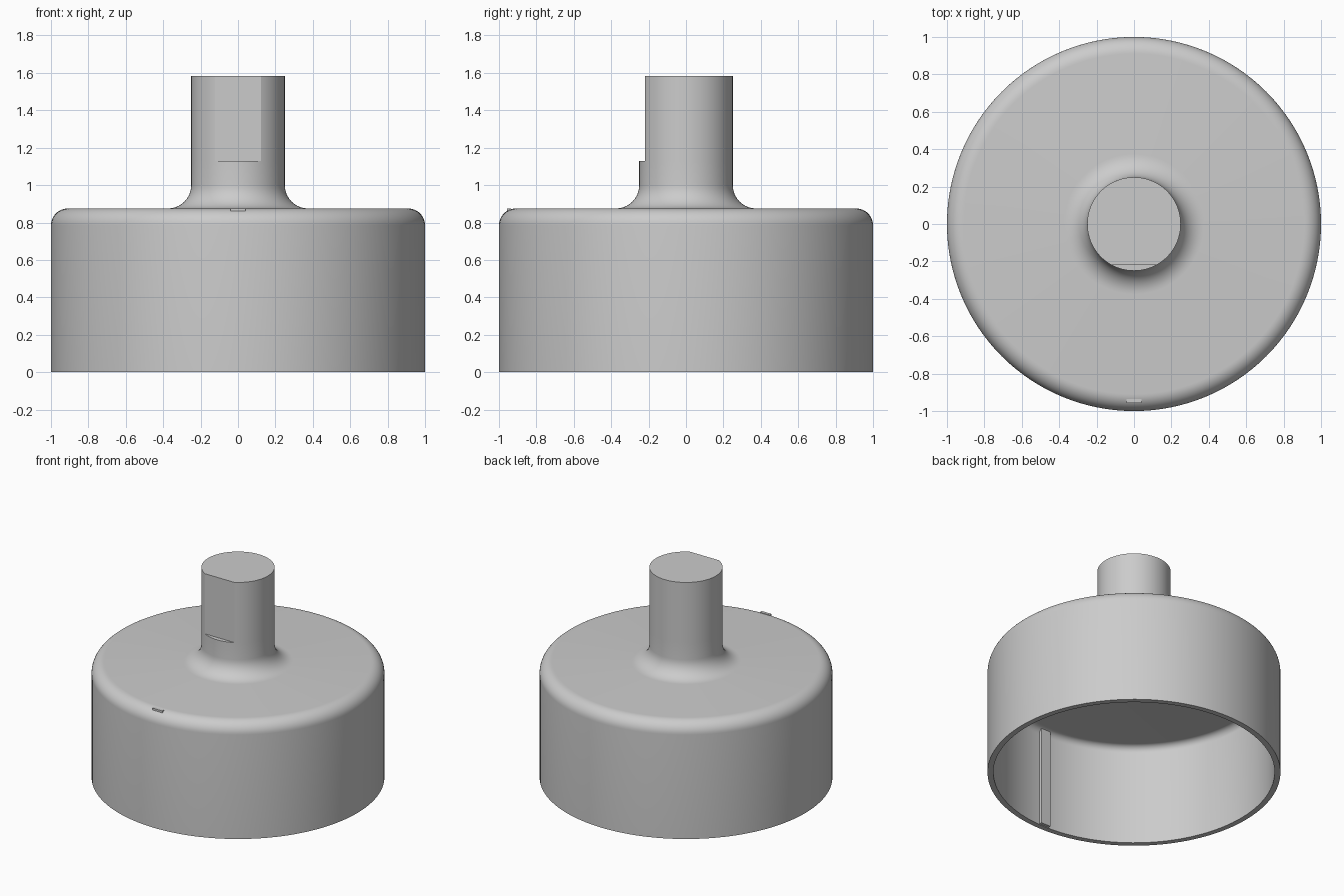
import bpy
import bmesh
from math import sin, cos, pi, asin, radians

if "Cube" in bpy.data.objects:
    bpy.data.objects.remove(bpy.data.objects["Cube"])

SEGMENTS = 128
HEIGHT, TOP, STEP = 1.583, 0.875, 1.13
OUTER, INNER, SHAFT = 1.0, 0.96, 0.25
FLAT_Y = -0.218

grey = bpy.data.materials.new("plain grey")
grey.use_nodes = True
grey.diffuse_color = (0.6, 0.6, 0.6, 1)
grey.node_tree.nodes["Principled BSDF"].inputs["Base Color"].default_value = (0.6, 0.6, 0.6, 1)


def finish(name, bm):
    """Turn a bmesh into a smooth-shaded object with crisp edges."""
    bmesh.ops.recalc_face_normals(bm, faces=bm.faces)
    mesh = bpy.data.meshes.new(name)
    bm.to_mesh(mesh)
    bm.free()
    mesh.materials.append(grey)
    obj = bpy.data.objects.new(name, mesh)
    bpy.context.collection.objects.link(obj)
    bpy.ops.object.select_all(action="DESELECT")
    obj.select_set(True)
    bpy.context.view_layer.objects.active = obj
    bpy.ops.object.shade_smooth_by_angle(angle=radians(30))


def arc(r, z, radius, start, end, steps=10):
    """Profile points along an arc, angles in degrees."""
    angles = [radians(start + (end - start) * i / steps) for i in range(steps + 1)]
    return [(r + radius * cos(a), z + radius * sin(a)) for a in angles]


def lathe(name, profile):
    bm = bmesh.new()
    verts = [bm.verts.new((r, 0, z)) for r, z in profile]
    edges = [bm.edges.new(pair) for pair in zip(verts, verts[1:])]
    bmesh.ops.spin(bm, geom=verts + edges, cent=(0, 0, 0), axis=(0, 0, 1),
                   angle=2 * pi, steps=SEGMENTS, use_merge=True)
    bmesh.ops.remove_doubles(bm, verts=bm.verts, dist=0.0001)
    finish(name, bm)


# Hollow cup with rounded shoulder and a filleted neck
edge, neck, inside = 0.09, 0.125, 0.05
ceiling = 0.755
profile = [(0, ceiling)]
profile += arc(INNER - inside, ceiling - inside, inside, 90, 0)
profile += [(INNER, 0), (OUTER, 0)]
profile += arc(OUTER - edge, TOP - edge, edge, 0, 90)
profile += arc(SHAFT + neck, TOP + neck, neck, 270, 180)
profile += [(SHAFT, STEP), (0, STEP)]
lathe("cup_body", profile)

# Shaft with a flat on its front
bm = bmesh.new()
start = asin(FLAT_Y / SHAFT)
sweep = pi - 2 * start
ring = [bm.verts.new((SHAFT * cos(start + sweep * i / SEGMENTS),
                      SHAFT * sin(start + sweep * i / SEGMENTS), STEP))
        for i in range(SEGMENTS + 1)]
base = bm.faces.new(ring)
top = bmesh.ops.extrude_face_region(bm, geom=[base], use_keep_orig=True)
bmesh.ops.translate(bm, vec=(0, 0, HEIGHT - STEP),
                    verts=[v for v in top["geom"] if isinstance(v, bmesh.types.BMVert)])
finish("flatted_shaft", bm)

# Key rib down the inner front wall, its tip showing at the shoulder
bm = bmesh.new()
bmesh.ops.create_cube(bm, size=1)
bmesh.ops.scale(bm, vec=(0.08, 0.022, TOP - 0.004), verts=bm.verts)
bmesh.ops.translate(bm, vec=(0, -0.947, TOP / 2 + 0.002), verts=bm.verts)
finish("key_rib", bm)
